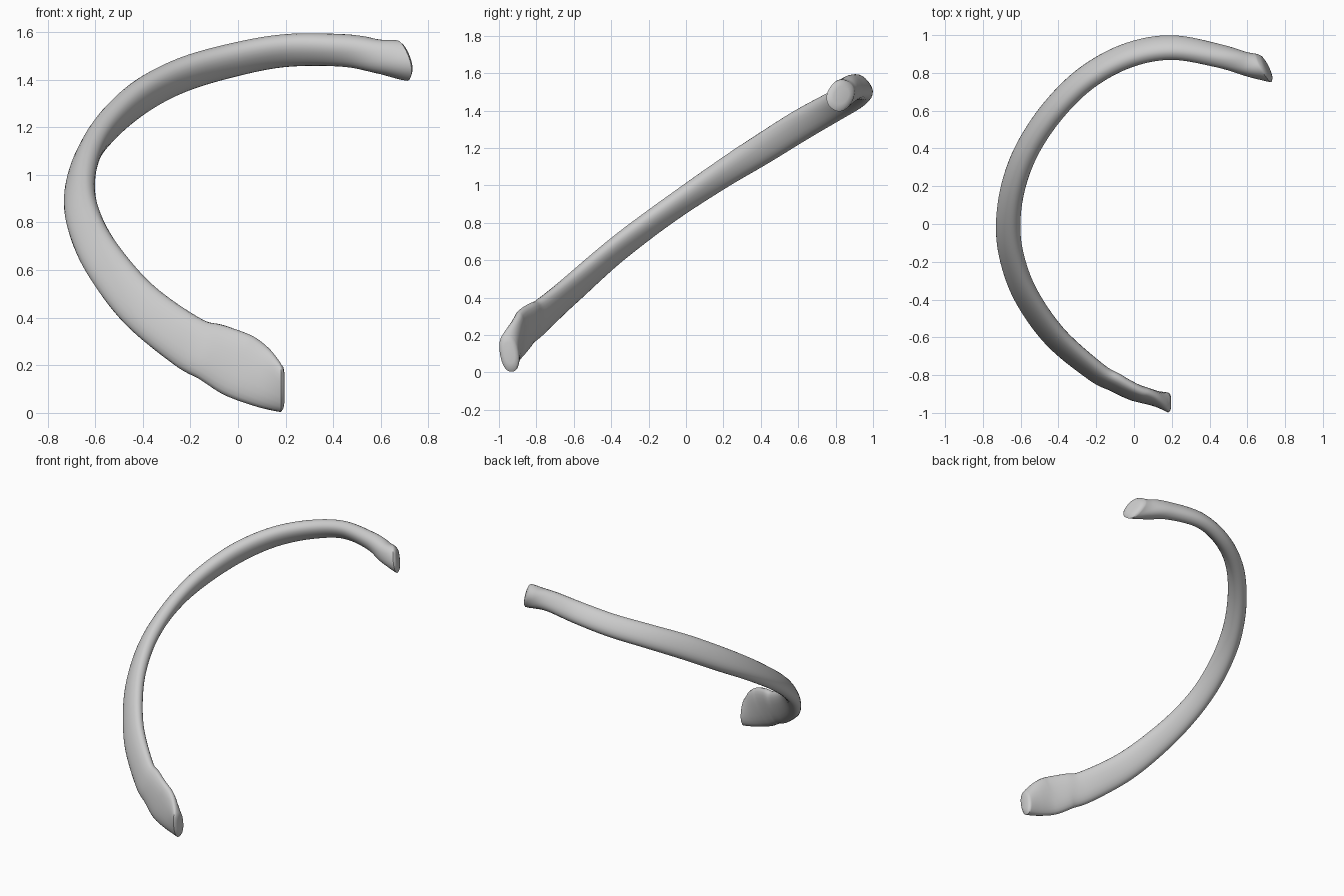
import bpy
import bmesh
from math import cos, sin, pi, radians, copysign
from mathutils import Vector

cube = bpy.data.objects.get("Cube")
if cube:
    bpy.data.objects.remove(cube, do_unlink=True)

SIDES = 24
STEPS = 8
UP = Vector((0, 0, 1))

# Stations along the shaft: x, y, z, half height, half thickness, inward lean in degrees
stations = [
    (.18, -.945, .105, .103, .05, -10),
    (.1, -.92, .15, .125, .041, 2),
    (0, -.89, .2, .137, .04, 9),
    (-.1, -.84, .25, .126, .042, 13),
    (-.21, -.777, .298, .112, .044, 18),
    (-.415, -.6, .455, .1, .046, 27),
    (-.565, -.39, .64, .089, .047, 35),
    (-.643, -.19, .795, .08, .048, 40),
    (-.666, 0, .93, .076, .049, 42),
    (-.636, .21, 1.07, .078, .051, 36),
    (-.557, .41, 1.195, .082, .054, 29),
    (-.42, .61, 1.32, .084, .055, 28),
    (-.245, .778, 1.415, .081, .054, 32),
    (-.03, .893, 1.48, .078, .053, 37),
    (.2, .934, 1.522, .075, .052, 40),
    (.45, .89, 1.522, .07, .056, 30),
    (.6, .845, 1.495, .073, .066, -5),
    (.69, .825, 1.48, .09, .072, -38),
]

# Facing directions of the two cut ends
front_cut = Vector((-1, 0, 0))
back_cut = Vector((.9, .4, .2)).normalized()


def spline(values, u):
    """Catmull-Rom value of a list of tuples at parameter u."""
    last = len(values) - 1
    i = min(int(u), last - 1)
    f = u - i
    a, b, c, d = (values[min(max(k, 0), last)] for k in range(i - 1, i + 3))
    return [q + .5 * f * (r - p + f * (2 * p - 5 * q + 4 * r - s + f * (3 * (q - r) + s - p)))
            for p, q, r, s in zip(a, b, c, d)]


def rounded(value, power=.88):
    return copysign(abs(value) ** power, value)


def add_ring(bm, u, scale=1.0, push=0.0):
    """Adds one leaning, rounded section of the shaft."""
    end = len(stations) - 1
    x, y, z, height, thick, lean = spline(stations, u)
    before = Vector(spline(stations, max(u - .1, 0))[:3])
    after = Vector(spline(stations, min(u + .1, end))[:3])
    normal = (after - before).normalized()
    # Ease the section planes towards the cut ends
    normal = normal.lerp(front_cut, max(0, 1 - u / 2))
    normal = normal.lerp(back_cut, max(0, 1 - (end - u) / 2)).normalized()
    upward = (UP - normal * UP.dot(normal)).normalized()
    inward = normal.cross(upward)
    angle = radians(lean)
    major = upward * cos(angle) + inward * sin(angle)
    minor = inward * cos(angle) - upward * sin(angle)
    centre = Vector((x, y, z)) + normal * push
    ring = []
    for k in range(SIDES):
        a = 2 * pi * k / SIDES
        ring.append(bm.verts.new(centre + major * height * scale * rounded(cos(a))
                                 + minor * thick * scale * rounded(sin(a))))
    return ring


# Shaft with softly rounded cut ends
bm = bmesh.new()
count = (len(stations) - 1) * STEPS
rings = [add_ring(bm, 0, .55, -.016), add_ring(bm, 0, .85, -.011)]
rings += [add_ring(bm, i / STEPS) for i in range(count + 1)]
rings += [add_ring(bm, count / STEPS, .85, .011), add_ring(bm, count / STEPS, .55, .016)]
for lower, upper in zip(rings, rings[1:]):
    for k in range(SIDES):
        n = (k + 1) % SIDES
        bm.faces.new((lower[k], lower[n], upper[n], upper[k]))
bm.faces.new(rings[0])
bm.faces.new(rings[-1])
bmesh.ops.recalc_face_normals(bm, faces=bm.faces)

mesh = bpy.data.meshes.new("rib_bone")
bm.to_mesh(mesh)
bm.free()
rib = bpy.data.objects.new("rib_bone", mesh)
bpy.context.collection.objects.link(rib)

# Plain grey material
grey = bpy.data.materials.new("light_grey")
grey.use_nodes = True
colour = (.6, .6, .6, 1)
grey.diffuse_color = colour
for node in grey.node_tree.nodes:
    if node.type == 'BSDF_PRINCIPLED':
        node.inputs["Base Color"].default_value = colour
mesh.materials.append(grey)

# Smooth shading
bpy.ops.object.select_all(action='DESELECT')
rib.select_set(True)
bpy.context.view_layer.objects.active = rib
bpy.ops.object.shade_smooth_by_angle(angle=radians(50))
